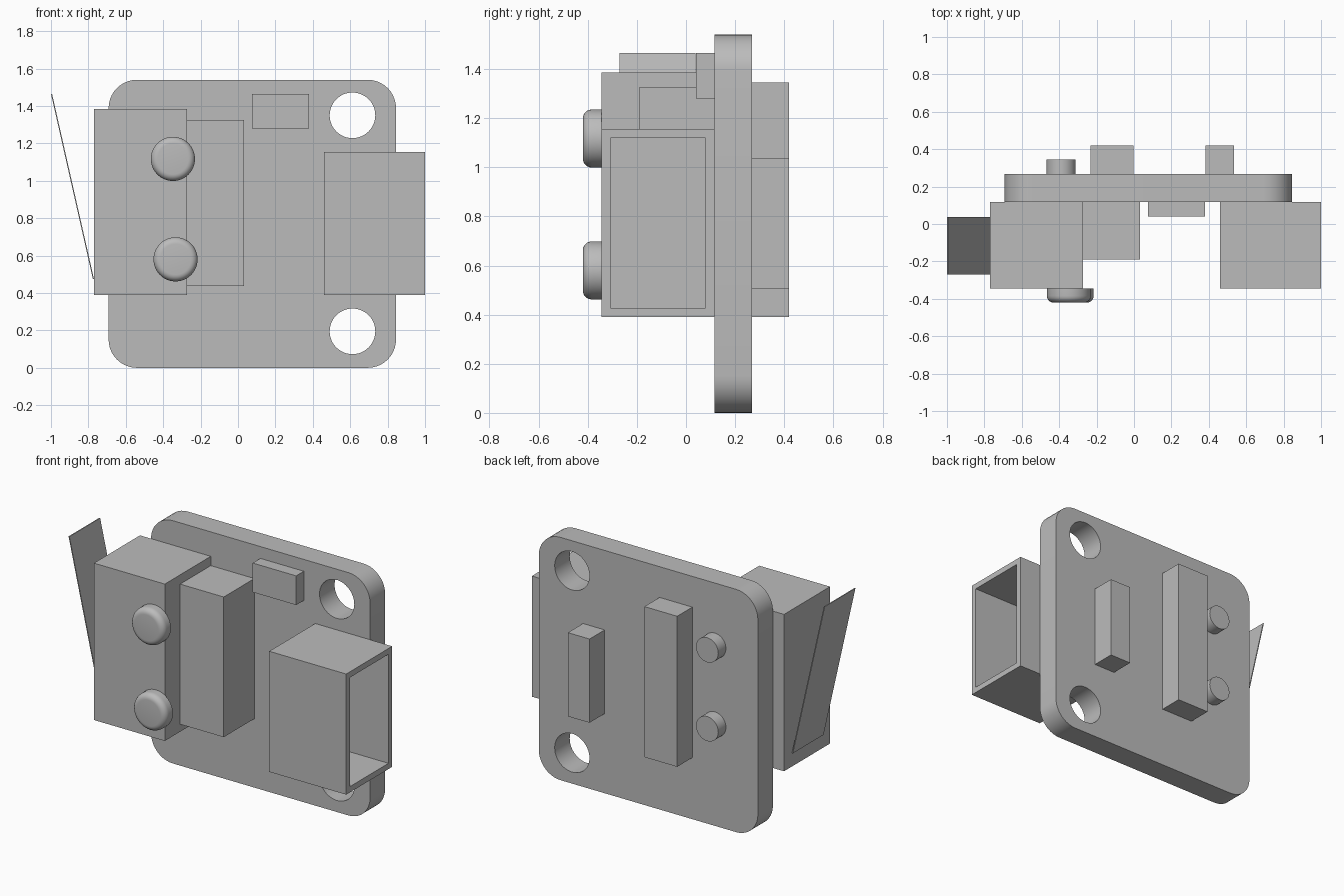
import bpy
import bmesh
import math
from mathutils import Matrix, Vector

cube = bpy.data.objects.get("Cube")
if cube:
    bpy.data.objects.remove(cube, do_unlink=True)

grey = bpy.data.materials.new("plain grey")
grey.use_nodes = True
grey.diffuse_color = (0.5, 0.5, 0.5, 1)
grey.node_tree.nodes["Principled BSDF"].inputs["Base Color"].default_value = (0.5, 0.5, 0.5, 1)

FRONT, BACK = 0.117, 0.268       # board faces
NEAR, FAR = -0.344, 0.42         # reach of the parts on each side


def finish(name, bm, smooth=False):
    bmesh.ops.recalc_face_normals(bm, faces=bm.faces)
    mesh = bpy.data.meshes.new(name)
    bm.to_mesh(mesh)
    bm.free()
    mesh.materials.append(grey)
    obj = bpy.data.objects.new(name, mesh)
    bpy.context.collection.objects.link(obj)
    if smooth:
        smooth_edges(obj)
    return obj


def smooth_edges(obj):
    bpy.ops.object.select_all(action="DESELECT")
    obj.select_set(True)
    bpy.context.view_layer.objects.active = obj
    bpy.ops.object.shade_smooth_by_angle(angle=math.radians(35))


def box_mesh(x, y, z):
    bm = bmesh.new()
    bmesh.ops.create_cube(bm, size=1)
    for v in bm.verts:
        v.co = Vector([(a + b) / 2 + c * (b - a) for c, (a, b) in zip(v.co, (x, y, z))])
    return bm


def box(name, x, y, z):
    return finish(name, box_mesh(x, y, z))


def disc(name, x, z, radius, y, rounding=0):
    """Cylinder along y, optionally with a rounded front rim."""
    bm = bmesh.new()
    turn = Matrix.Translation((x, sum(y) / 2, z)) @ Matrix.Rotation(math.pi / 2, 4, "X")
    bmesh.ops.create_cone(bm, cap_ends=True, segments=48, radius1=radius,
                          radius2=radius, depth=y[1] - y[0], matrix=turn)
    if rounding:
        rim = [e for e in bm.edges if all(v.co.y < y[0] + 0.001 for v in e.verts)]
        bmesh.ops.bevel(bm, geom=rim, offset=rounding, segments=6,
                        profile=0.5, affect="EDGES")
    return finish(name, bm, True)


# Board with rounded corners and two mounting holes
bm = box_mesh((-0.692, 0.845), (FRONT, BACK), (0, 1.54))
corners = [e for e in bm.edges if abs(e.verts[0].co.y - e.verts[1].co.y) > 0.1]
bmesh.ops.bevel(bm, geom=corners, offset=0.152, segments=10, profile=0.5, affect="EDGES")
board = finish("circuit_board", bm)
for z in (0.195, 1.35):
    cutter = disc("hole_cutter", 0.612, z, 0.122, (0, 0.4))
    cutter.hide_render = True
    cut = board.modifiers.new("mounting hole", "BOOLEAN")
    cut.operation, cut.solver, cut.object = "DIFFERENCE", "EXACT", cutter
    bpy.context.view_layer.objects.active = board
    bpy.ops.object.modifier_apply(modifier=cut.name)
    bpy.data.objects.remove(cutter, do_unlink=True)
smooth_edges(board)

# Blocks on the front
box("switch_body", (-0.77, -0.273), (NEAR, FRONT), (0.39, 1.385))
box("middle_block", (-0.273, 0.033), (-0.19, FRONT), (0.437, 1.326))
box("small_chip", (0.075, 0.38), (0.04, FRONT), (1.28, 1.465))

# Socket, hollowed from its open side
bm = box_mesh((0.46, 1), (NEAR, FRONT), (0.39, 1.155))
bm.faces.ensure_lookup_table()
mouth = max(bm.faces, key=lambda f: f.calc_center_median().x)
bmesh.ops.inset_region(bm, faces=[mouth], thickness=0.052)
floor = bmesh.ops.extrude_discrete_faces(bm, faces=[mouth])["faces"][0]
bmesh.ops.translate(bm, verts=floor.verts, vec=(-0.49, 0, 0))
finish("socket", bm)

# Thin sloping lever beside the switch
bm = box_mesh((-0.776, -0.77), (-0.27, 0.038), (0.475, 1.465))
for v in bm.verts:
    if v.co.z > 1:
        v.co.x -= 0.224
finish("switch_lever", bm)

# Rounded buttons on the switch, pins on the back
for name, x, z in (("upper", -0.348, 1.117), ("lower", -0.334, 0.58)):
    disc(name + "_button", x, z, 0.118, (-0.42, NEAR), 0.036)
for name, z in (("upper", 1.145), ("lower", 0.645)):
    disc(name + "_back_pin", -0.39, z, 0.078, (BACK, 0.345))

# Header bars on the back
box("long_back_header", (-0.232, -0.002), (BACK, FAR), (0.39, 1.345))
box("short_back_header", (0.383, 0.535), (BACK, FAR), (0.505, 1.036))
